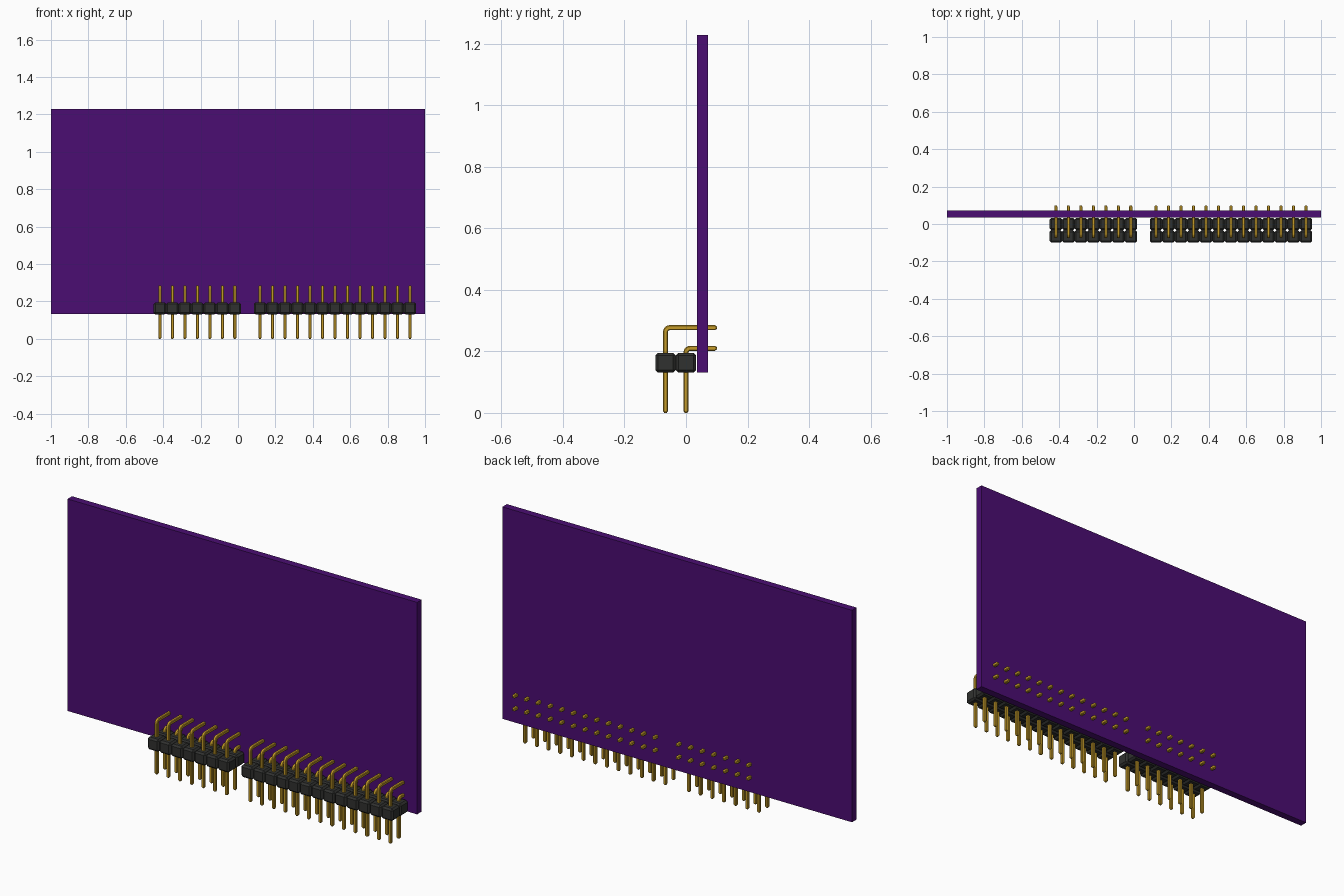
import bpy, bmesh, math
from mathutils import Vector

cube = bpy.data.objects.get("Cube")
if cube:
    bpy.data.objects.remove(cube, do_unlink=True)

PITCH = 0.0668
ROWS = ((-0.0665, 0.277), (0.0, 0.210))             # pin y, height of its horizontal leg
HEADERS = (("short", -0.418, 7), ("long", 0.118, 13))  # name, first pin x, pin count
HOUSING_Z = 0.163


def material(name, color, rough):
    m = bpy.data.materials.new(name)
    m.use_nodes = True
    m.diffuse_color = (*color, 1)
    b = m.node_tree.nodes["Principled BSDF"]
    b.inputs["Base Color"].default_value = (*color, 1)
    b.inputs["Roughness"].default_value = rough
    return m


PURPLE = material("purple board", (0.070, 0.004, 0.170), 0.5)
BLACK = material("black plastic", (0.030, 0.031, 0.029), 0.6)
GOLD = material("gold metal", (0.56, 0.33, 0.022), 0.4)


def finish(name, bm, mat):
    bmesh.ops.recalc_face_normals(bm, faces=bm.faces)
    me = bpy.data.meshes.new(name)
    bm.to_mesh(me)
    bm.free()
    me.materials.append(mat)
    ob = bpy.data.objects.new(name, me)
    bpy.context.collection.objects.link(ob)
    return ob


def add_box(bm, center, size, bevel=0.0):
    verts = bmesh.ops.create_cube(bm, size=1)["verts"]
    for v in verts:
        v.co = Vector(center) + Vector([v.co[i] * size[i] for i in range(3)])
    if bevel:
        edges = list({e for v in verts for e in v.link_edges})
        bmesh.ops.bevel(bm, geom=edges, offset=bevel, segments=1, affect='EDGES')


def add_pin(bm, x, y, top, half=0.0082, cut=0.003, radius=0.014, tip=0.006):
    """Sweep a chamfered square along an L-shaped path with a rounded bend."""
    # path stations: y, z, direction angle, section scale
    path = [(y, 0.0, 0, 0.5), (y, tip, 0, 1)]
    for i in range(6):
        a = math.pi / 2 * i / 5
        path.append((y + radius * (1 - math.cos(a)),
                     top - radius + radius * math.sin(a), a, 1))
    path += [(0.1 - tip, top, math.pi / 2, 1), (0.1, top, math.pi / 2, 0.5)]
    k = half - cut
    section = [(half, k), (k, half), (-k, half), (-half, k),
               (-half, -k), (-k, -half), (k, -half), (half, -k)]
    rings = []
    for py, pz, a, s in path:
        rings.append([bm.verts.new((x + u * s, py + v * s * math.cos(a),
                                    pz - v * s * math.sin(a))) for u, v in section])
    for r0, r1 in zip(rings, rings[1:]):
        for i in range(8):
            j = (i + 1) % 8
            bm.faces.new((r0[i], r0[j], r1[j], r1[i]))
    bm.faces.new(rings[0])
    bm.faces.new(rings[-1])


# Circuit board
bm = bmesh.new()
add_box(bm, (0, 0.0535, 0.68), (2, 0.037, 1.096))
finish("circuit_board", bm, PURPLE)

# Two right-angle, double-row pin headers
for name, x0, count in HEADERS:
    housing, pins = bmesh.new(), bmesh.new()
    for i in range(count):
        x = x0 + i * PITCH
        for y, top in ROWS:
            add_box(housing, (x, y, HOUSING_Z), (PITCH, 0.0665, 0.064), 0.009)
            add_pin(pins, x, y, top)
    finish(name + "_header_housing", housing, BLACK)
    finish(name + "_header_pins", pins, GOLD)
